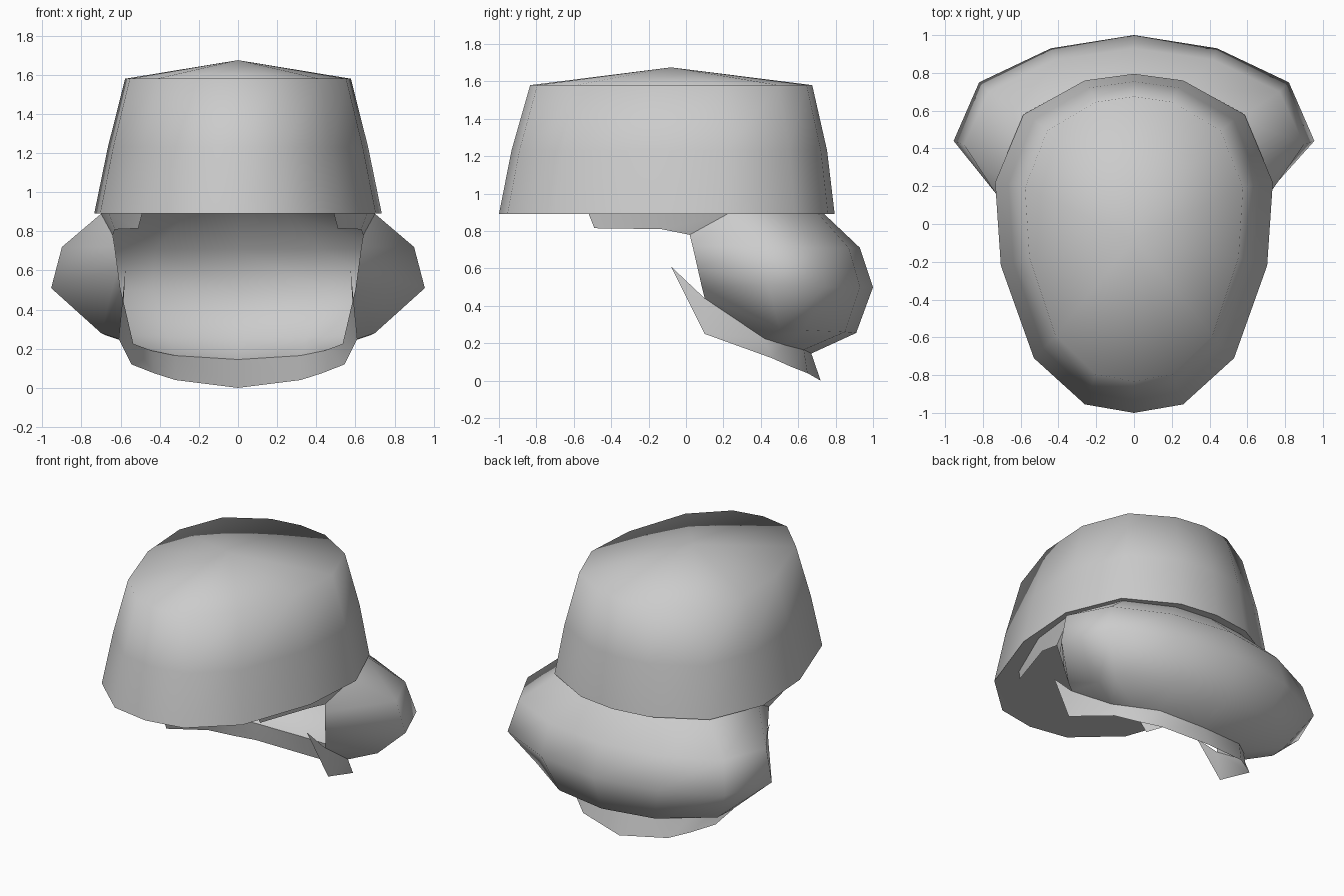
import bpy, bmesh

if "Cube" in bpy.data.objects:
    bpy.data.objects.remove(bpy.data.objects["Cube"])


def finish(name, bm):
    bmesh.ops.remove_doubles(bm, verts=bm.verts, dist=0.0005)
    bmesh.ops.recalc_face_normals(bm, faces=bm.faces)
    mesh = bpy.data.meshes.new(name)
    bm.to_mesh(mesh)
    bm.free()
    obj = bpy.data.objects.new(name, mesh)
    bpy.context.collection.objects.link(obj)
    for p in mesh.polygons:
        p.use_smooth = True
    return obj


def mirrored(half):
    """Half row from the centre outwards -> full row across x."""
    return [(-x, y, z) for x, y, z in reversed(half) if x > 0] + list(half)


def sheet(bm, rows, closed=False):
    """Skin a list of equally long point rows."""
    vs = [[bm.verts.new(p) for p in row] for row in rows]
    n = len(rows[0])
    for a, b in zip(vs, vs[1:]):
        for i in range(n if closed else n - 1):
            j = (i + 1) % n
            bm.faces.new((a[i], a[j], b[j], b[i]))
    return vs


def fan(bm, ring, point):
    """Close a ring of vertices with a central point."""
    tip = bm.verts.new(point)
    for i in range(len(ring)):
        bm.faces.new((ring[i], ring[(i + 1) % len(ring)], tip))


# Tall cap: 14-sided rings tapering upwards, low pointed crown
right = [(0, -1), (.26, -.955), (.53, -.71), (.705, -.22),
         (.735, .22), (.585, .58), (.26, .76), (0, .795)]
outline = right + [(-x, y) for x, y in reversed(right[1:-1])]
rings = []
for z, sx, sy, cy in ((.89, 1, 1, -.1), (1.23, .905, .94, -.087), (1.58, .785, .84, -.077)):
    rings.append([(x * sx, cy + (y + .1) * sy, z) for x, y in outline])
bm = bmesh.new()
fan(bm, sheet(bm, rings, closed=True)[-1], (0, -.08, 1.675))
finish("cap", bm)

# Underside closing the cap
bm = bmesh.new()
fan(bm, [bm.verts.new((x, y, .89)) for x, y in outline], (0, -.1, .9))
finish("cap_underside", bm)

# Hair roll: bulging open shell round the back, from under the cap to the nape
nape = [(0, .67, .145), (.32, .63, .165), (.535, .42, .225), (.585, .1, .44)]
hair_rows = [
    [(0, .74, .89), (.26, .71, .89), (.56, .56, .89), (.64, .02, .78)],
    [(0, .93, .71), (.42, .87, .71), (.9, .42, .72), (.63, .035, .72)],
    [(0, 1, .5), (.44, .93, .5), (.955, .44, .51), (.615, .06, .61)],
    [(0, .91, .255), (.36, .85, .26), (.70, .5, .28), (.60, .085, .5)],
    nape,
]
# corner column between the back and the sides
for row, p in zip(hair_rows, [(.70, .22, .89), (.77, .70, .71), (.82, .75, .5),
                              (.68, .63, .27), (.44, .53, .19)]):
    row.insert(3 if row is hair_rows[0] else 2, p)
bm = bmesh.new()
sheet(bm, [mirrored(r) for r in hair_rows])
finish("hair_roll", bm)

# Side hair strips below the cap rim
low = [(.51, -.49, .815), (.63, -.13, .81), (.64, .02, .78)]
high = [(.49, -.52, .89), (.66, -.13, .89), (.70, .22, .89)]
bm = bmesh.new()
for s in (-1, 1):
    sheet(bm, [[(s * x, y, z) for x, y, z in row] for row in (low, high)])
finish("side_hair", bm)

# Nape flap: flared band below the hair, running to a point at each side
tip = (.575, -.08, .61)
upper = nape + [tip]
lower = [(0, .72, 0), (.32, .65, .04), (.43, .56, .075), (.545, .46, .12), (.61, .1, .25), tip]
bm = bmesh.new()
sheet(bm, [mirrored(upper), mirrored(lower)])
finish("nape_flap", bm)
